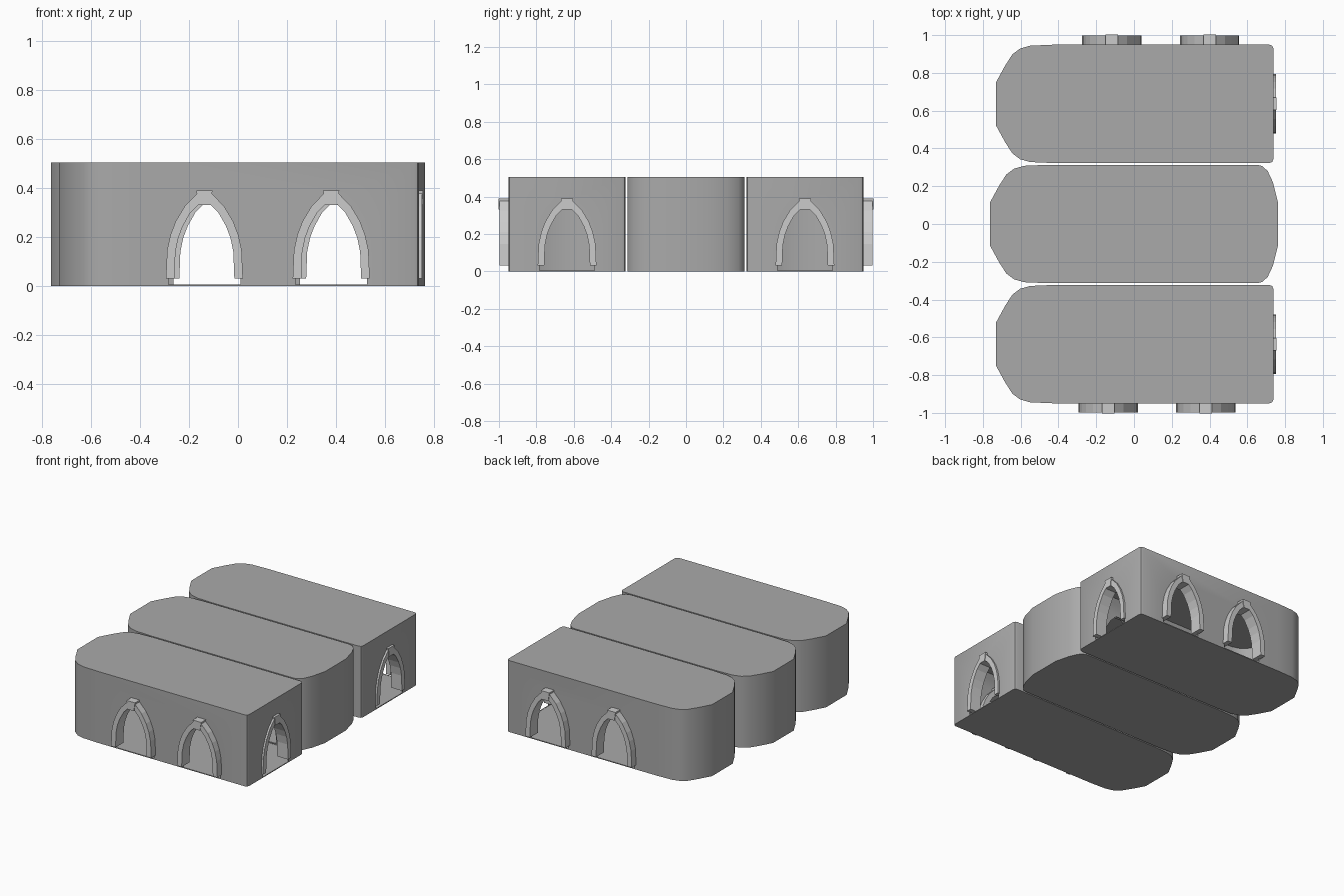
import bpy, bmesh
from mathutils import Matrix, Vector
from math import pi

if "Cube" in bpy.data.objects:
    bpy.data.objects.remove(bpy.data.objects["Cube"])

HEIGHT, PITCH, WALL = 0.505, 0.636, 0.005

# half profiles: (half width, height) from foot to crown
OUTER = [(.157, .032), (.152, .147), (.138, .21), (.117, .265), (.081, .325), (.030, .378)]
INNER = [(.122, .032), (.118, .140), (.106, .198), (.088, .245), (.057, .300), (.020, .337)]


def material(name, value):
    mat = bpy.data.materials.new(name)
    mat.diffuse_color = (value, value, value, 1)
    mat.use_nodes = True
    mat.node_tree.nodes["Principled BSDF"].inputs["Base Color"].default_value = mat.diffuse_color
    return mat


WALL_GREY = material("wall_grey", .40)
TRIM_GREY = material("trim_grey", .54)


def extrude(bm, pts, vec):
    """Add a closed prism made by sweeping a polygon along a vector."""
    face = bm.faces.new([bm.verts.new(p) for p in pts])
    res = bmesh.ops.extrude_face_region(bm, geom=[face], use_keep_orig=True)
    top = [g for g in res['geom'] if isinstance(g, bmesh.types.BMVert)]
    bmesh.ops.translate(bm, verts=top, vec=vec)


def finish(bm, name, mat):
    bmesh.ops.recalc_face_normals(bm, faces=bm.faces)
    mesh = bpy.data.meshes.new(name)
    bm.to_mesh(mesh)
    bm.free()
    mesh.materials.append(mat)
    ob = bpy.data.objects.new(name, mesh)
    bpy.context.collection.objects.link(ob)
    return ob


def select(ob):
    bpy.ops.object.select_all(action='DESELECT')
    ob.select_set(True)
    bpy.context.view_layer.objects.active = ob


def mirrored(half):
    return half + [(-x, z) for x, z in reversed(half)]


# archway placements: (name, x, y, rotation, trim depth); depth 0 = plain opening
ARCHES = []
for y, dx, depth in ((-1.5 * PITCH, -.01, .088), (-.5 * PITCH, -.01, 0),
                     (.5 * PITCH, .01, 0), (1.5 * PITCH, .01, .088)):
    for x in (-.127, .39):
        ARCHES.append(("side_arch", x + dx, y, 0 if y < 0 else pi, depth))
for y in (-PITCH, PITCH):
    ARCHES.append(("end_arch", .709, y, pi / 2, .084))


def place(x, y, rot):
    return Matrix.Translation((x, y, 0)) @ Matrix.Rotation(rot, 4, 'Z')


# cutter holding every archway opening
bm = bmesh.new()
opening = [(i[0] + .7 * (o[0] - i[0]), i[1] + .7 * (o[1] - i[1])) for i, o in zip(INNER, OUTER)]
opening = [(opening[0][0], WALL + .001)] + opening
for _, x, y, rot, _ in ARCHES:
    mat = place(x, y, rot)
    pts = [mat @ Vector((px, -.045, pz)) for px, pz in mirrored(opening)]
    extrude(bm, pts, mat.to_3x3() @ Vector((0, .09, 0)))
cutter = finish(bm, "arch_cutter", WALL_GREY)
cutter.hide_render = True

# room footprints: (x, half width) along one side, mirrored across the room axis
APSE = [(-.730, .115), (-.682, .203), (-.644, .262), (-.603, .293), (-.55, .308), (-.434, .313)]
SQUARE_END = [(.718, .313), (.732, .307), (.738, .293)]
BOWED_END = [(.655, .313), (.680, .306), (.708, .28), (.735, .222), (.762, .116)]


def room(name, y, shift, end):
    half = [(x + shift, w) for x, w in APSE] + end
    plan = half + [(x, -w) for x, w in reversed(half)]
    bm = bmesh.new()
    extrude(bm, [(px, py + y, 0) for px, py in plan], Vector((0, 0, HEIGHT)))
    ob = finish(bm, name, WALL_GREY)
    sol = ob.modifiers.new("shell", 'SOLIDIFY')
    sol.thickness, sol.offset, sol.use_even_offset = WALL, -1, True
    cut = ob.modifiers.new("archways", 'BOOLEAN')
    cut.operation, cut.solver, cut.object = 'DIFFERENCE', 'EXACT', cutter
    select(ob)
    for m in ("shell", "archways"):
        bpy.ops.object.modifier_apply(modifier=m)
    bpy.ops.object.shade_smooth_by_angle(angle=.6)


room("front_hall", -PITCH, 0, SQUARE_END)
room("middle_hall", 0, -.032, BOWED_END)
room("back_hall", PITCH, 0, SQUARE_END)

# stone trim: band of blocks plus a keystone on each outer archway
for name, x, y, rot, depth in ARCHES:
    if not depth:
        continue
    bm = bmesh.new()
    band = mirrored(OUTER) + list(reversed(mirrored(INNER)))
    n = len(band) // 2
    ring = [[bm.verts.new((px, s * depth / 2, pz)) for px, pz in band] for s in (-1, 1)]
    for i in range(n - 1):
        a, b, c, d = i, i + 1, 2 * n - 2 - i, 2 * n - 1 - i
        for r in ring:
            bm.faces.new([r[k] for k in (a, b, c, d)])
        for p, q in ((a, b), (c, d)):
            bm.faces.new((ring[0][p], ring[0][q], ring[1][q], ring[1][p]))
    for p, q in ((0, 2 * n - 1), (n - 1, n)):
        bm.faces.new((ring[0][p], ring[0][q], ring[1][q], ring[1][p]))
    key = [(.024, .330), (.033, .390), (-.033, .390), (-.024, .330)]
    extrude(bm, [(px, -depth / 2 - .004, pz) for px, pz in key], Vector((0, depth + .008, 0)))
    bm.transform(place(x, y, rot))
    finish(bm, name, TRIM_GREY)
